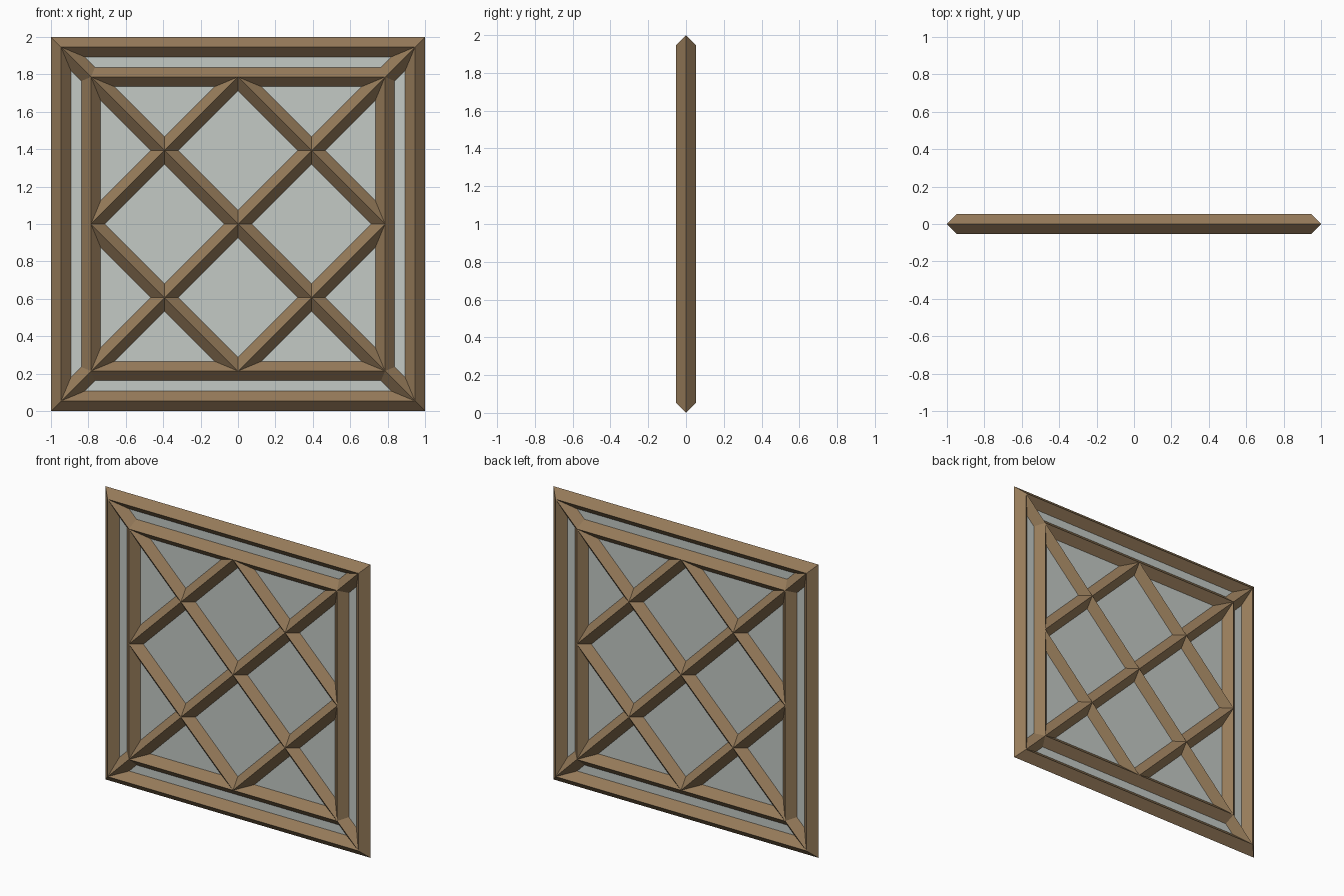
import bpy
from mathutils import Vector

if "Cube" in bpy.data.objects:
    bpy.data.objects.remove(bpy.data.objects["Cube"])

H = 0.054          # half width of every diamond-section bar
OUT = 1.0 - H      # ridge line of outer frame
INN = 0.786        # ridge line of inner frame
CZ = 1.0           # centre height


def material(name, rgb):
    m = bpy.data.materials.new(name)
    m.diffuse_color = (*rgb, 1)
    m.use_nodes = True
    m.node_tree.nodes["Principled BSDF"].inputs["Base Color"].default_value = m.diffuse_color
    return m


wood = material("brown_wood", (0.305, 0.198, 0.102))
glass = material("pale_glass", (0.55, 0.59, 0.56))


def mesh_object(name, verts, faces, mat):
    me = bpy.data.meshes.new(name)
    me.from_pydata(verts, [], faces)
    me.materials.append(mat)
    ob = bpy.data.objects.new(name, me)
    bpy.context.collection.objects.link(ob)
    return ob


def square_frame(name, r):
    """Mitred square frame with a diamond cross-section."""
    verts = []
    for sx, sz in ((1, 1), (-1, 1), (-1, -1), (1, -1)):
        for d, y in ((H, 0), (0, H), (-H, 0), (0, -H)):
            verts.append((sx * (r + d), y, CZ + sz * (r + d)))
    faces = []
    for i in range(4):
        a, b = 4 * i, 4 * ((i + 1) % 4)
        for k in range(4):
            n = (k + 1) % 4
            faces.append((a + k, a + n, b + n, b + k))
    mesh_object(name, verts, faces, wood)


def bar(name, p, q):
    """Straight diamond-section bar between two (x, z) points about the centre."""
    p, q = Vector((p[0], 0, CZ + p[1])), Vector((q[0], 0, CZ + q[1]))
    y = Vector((0, 1, 0))
    side = (q - p).normalized().cross(y)
    ring = (side * H, y * H, -side * H, -y * H)
    verts = [e + o for e in (p, q) for o in ring]
    faces = [(k, 4 + k, 4 + (k + 1) % 4, (k + 1) % 4) for k in range(4)]
    faces += [(0, 1, 2, 3), (7, 6, 5, 4)]
    mesh_object(name, verts, faces, wood)


# Frames
square_frame("outer_frame", OUT)
square_frame("inner_frame", INN)

# Lattice: long diagonals to the outer corners, diamond between edge midpoints
for s in (1, -1):
    bar("diagonal_bar", (-OUT, -s * OUT), (OUT, s * OUT))
    for t in (1, -1):
        bar("diamond_bar", (s * INN, 0), (0, t * INN))

# Thin glass pane filling the whole frame
w, t = OUT, 0.002
mesh_object("glass_pane",
            [(x, y, CZ + z) for y in (-t, t)
             for x, z in ((-w, -w), (w, -w), (w, w), (-w, w))],
            [(0, 1, 2, 3), (7, 6, 5, 4), (0, 4, 5, 1),
             (1, 5, 6, 2), (2, 6, 7, 3), (3, 7, 4, 0)], glass)

# Consistent outward normals
import bmesh
for ob in bpy.context.collection.objects:
    bm = bmesh.new()
    bm.from_mesh(ob.data)
    bmesh.ops.recalc_face_normals(bm, faces=bm.faces)
    bm.to_mesh(ob.data)
    bm.free()
